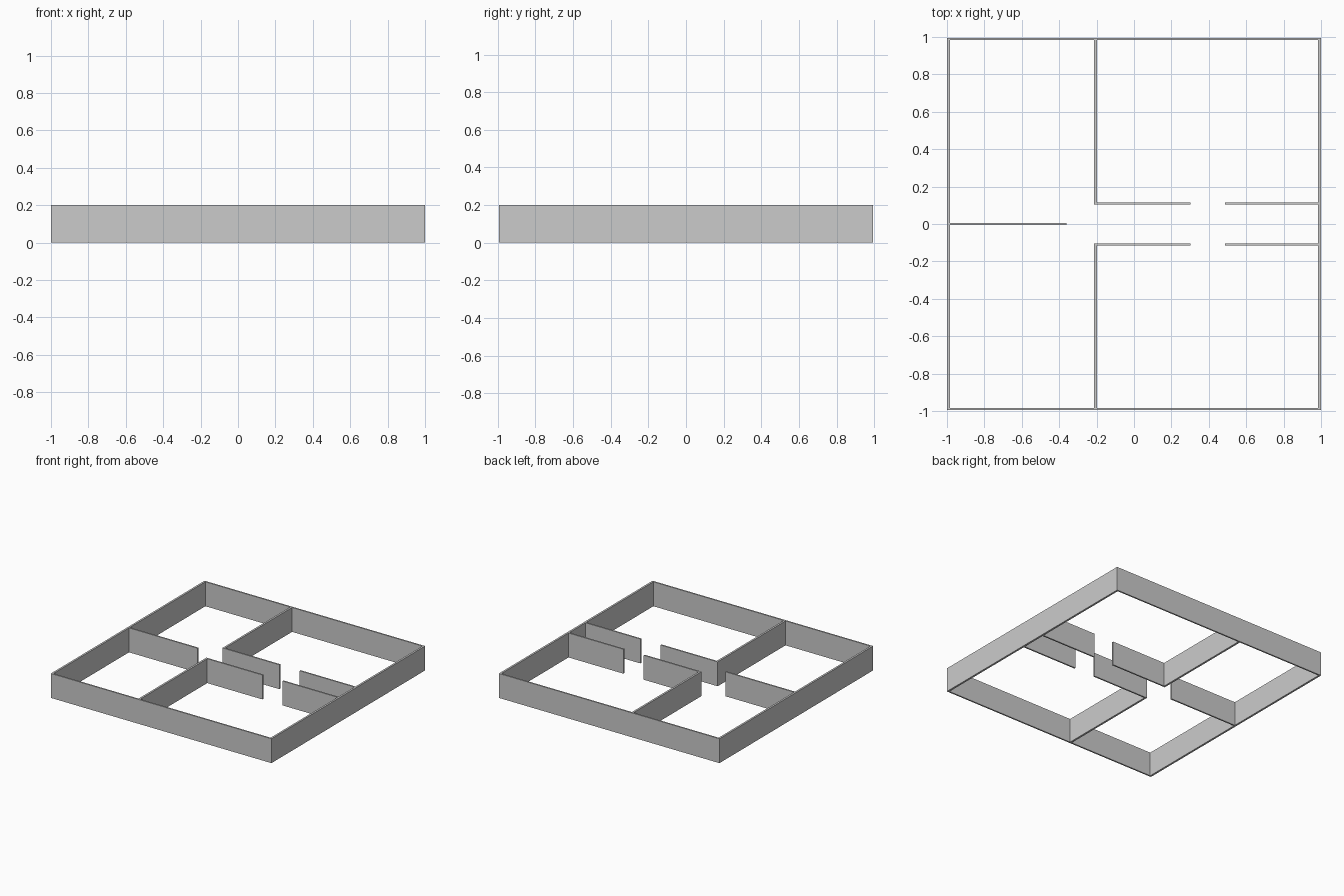
import bpy, bmesh

if "Cube" in bpy.data.objects:
    bpy.data.objects.remove(bpy.data.objects["Cube"])

H = 0.2              # wall height
X, Y = 1.0, 0.995    # outer half extents
TX, TY = 0.016, 0.012  # thickness of walls along y / along x


def wall(name, x0, x1, y0, y1):
    """Upright box wall standing on z = 0."""
    bm = bmesh.new()
    bmesh.ops.create_cube(bm, size=1)
    for v in bm.verts:
        v.co = (x1 if v.co.x > 0 else x0,
                y1 if v.co.y > 0 else y0,
                H if v.co.z > 0 else 0)
    mesh = bpy.data.meshes.new(name)
    bm.to_mesh(mesh)
    bm.free()
    obj = bpy.data.objects.new(name, mesh)
    bpy.context.collection.objects.link(obj)


# Outer side walls
wall("outer_wall_left", -X, -X + TX, -Y, Y)
wall("outer_wall_right", X - TX, X, -Y, Y)

# Outer end walls, room partitions and corridor walls, mirrored front to back
px = -0.214          # left face of the room partition
cy = 0.104           # inner face of the corridor walls
for side, s in (("front", -1), ("back", 1)):
    def mirrored(name, x0, x1, a, b):
        wall(f"{name}_{side}", x0, x1, min(s * a, s * b), max(s * a, s * b))

    mirrored("outer_wall", -X + TX, X - TX, Y - TY, Y)
    mirrored("room_partition", px, px + TX, cy, Y - TY)
    mirrored("corridor_wall_left", px + TX, 0.302, cy, cy + TY)
    mirrored("corridor_wall_right", 0.487, X - TX, cy, cy + TY)

# Short dividing wall on the left
wall("dividing_wall", -X + TX, -0.362, -TY / 2, TY / 2)
